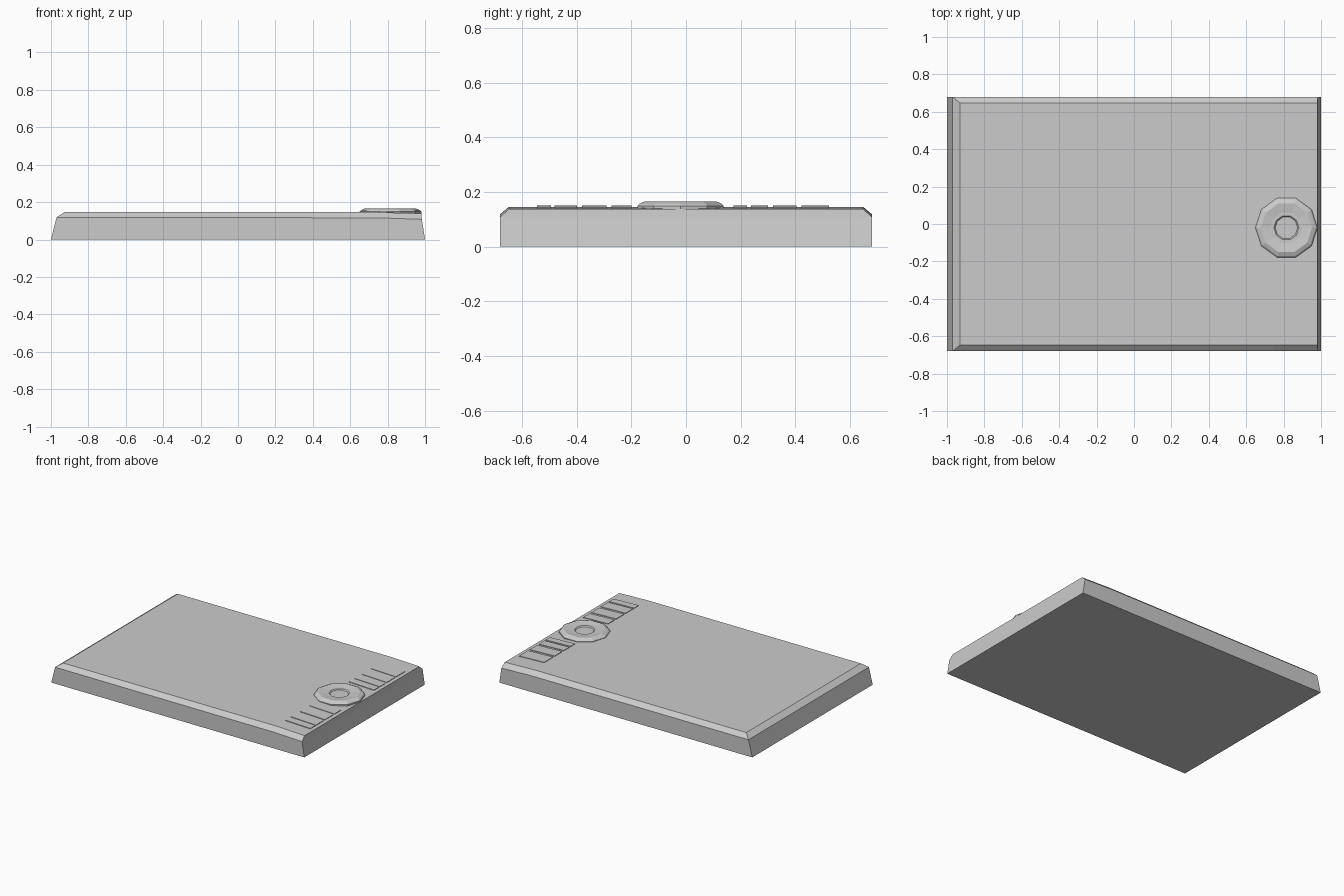
import bpy, bmesh, math
from mathutils import Vector

if "Cube" in bpy.data.objects:
    bpy.data.objects.remove(bpy.data.objects["Cube"])


def make_object(name, verts, faces):
    mesh = bpy.data.meshes.new(name)
    mesh.from_pydata(verts, [], faces)
    bm = bmesh.new()
    bm.from_mesh(mesh)
    bmesh.ops.recalc_face_normals(bm, faces=bm.faces)
    bm.to_mesh(mesh)
    bm.free()
    obj = bpy.data.objects.new(name, mesh)
    bpy.context.collection.objects.link(obj)
    return obj


def loft(name, rings, caps=True):
    n = len(rings[0])
    verts = [v for ring in rings for v in ring]
    faces = [(r * n + i, r * n + (i + 1) % n, (r + 1) * n + (i + 1) % n, (r + 1) * n + i)
             for r in range(len(rings) - 1) for i in range(n)]
    if caps:
        last = (len(rings) - 1) * n
        faces += [tuple(range(n)), tuple(range(last, last + n))]
    return make_object(name, verts, faces)


TOP = 0.146
BEND, END, DROP = 0.75, 0.98, 0.008


def top_z(x):
    return TOP - DROP * max(0, (x - BEND) / (END - BEND))


# Tablet body: bevelled cross-sections lofted from left to right
def section(x_base, x_edge, x_top, z_edge, z_top):
    return [(x_base, -0.68, 0), (x_base, 0.68, 0), (x_edge, 0.68, z_edge),
            (x_top, 0.647, z_top), (x_top, -0.647, z_top), (x_edge, -0.68, z_edge)]


sections = [section(-1, -0.97, -0.93, 0.118, TOP),
            section(BEND, BEND, BEND, 0.116, TOP),
            section(1, 0.983, 0.98, 0.108, top_z(END))]
body = loft("tablet_body", sections, caps=False)
bm = bmesh.new()
bm.from_mesh(body.data)
bm.verts.ensure_lookup_table()
for ids in ((0, 1, 2, 5), (5, 2, 3, 4), (12, 13, 14, 17), (17, 14, 15, 16)):
    bm.faces.new([bm.verts[i] for i in ids])
bmesh.ops.recalc_face_normals(bm, faces=bm.faces)
bm.to_mesh(body.data)
bm.free()

# Shortcut keys: thin slabs following the sloping edge of the top
spans = [(0.422, 0.522), (0.318, 0.404), (0.237, 0.300), (0.174, 0.223),
         (-0.273, -0.200), (-0.380, -0.291), (-0.481, -0.398), (-0.545, -0.493)]
for k, (y0, y1) in enumerate(spans):
    rings = []
    for lift in (-0.01, 0.004):
        rings.append([(x, y, top_z(x) + lift)
                      for x, y in ((0.756, y0), (0.953, y0), (0.953, y1), (0.756, y1))])
    loft(f"shortcut_key_{k + 1}", rings)

# Ten-sided touch dial with a dished top and a central recess
profile = [(0.165, 0.130), (0.166, 0.149), (0.158, 0.157), (0.137, 0.166),
           (0.085, 0.159), (0.067, 0.159), (0.060, 0.152)]
centre = Vector((0.815, -0.02, 0))
rings = [[centre + Vector((r * math.cos(i * math.tau / 10), r * math.sin(i * math.tau / 10), z))
          for i in range(10)] for r, z in profile]
loft("touch_dial", rings)
